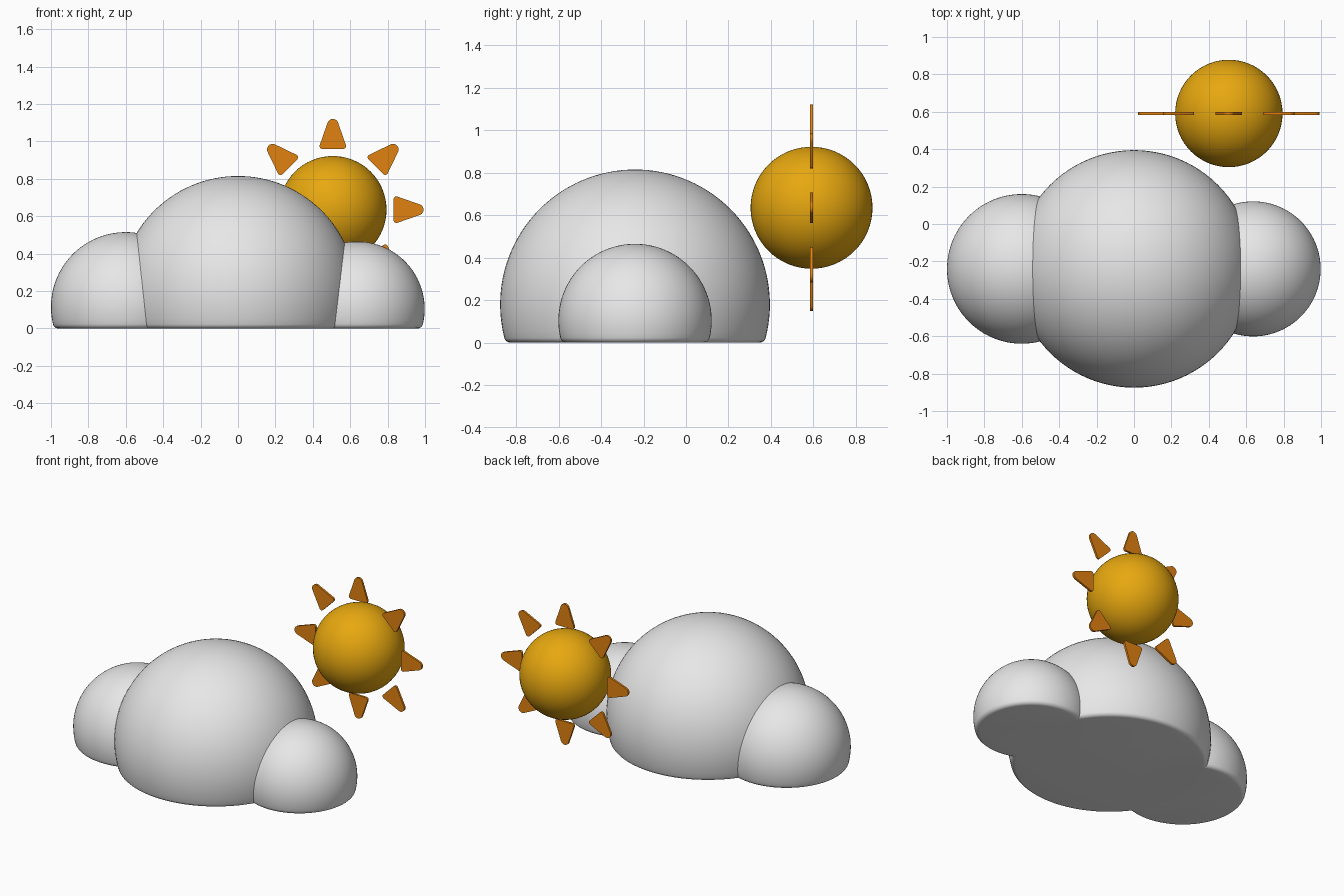
import bpy, bmesh, math
from mathutils import Matrix, Vector

if "Cube" in bpy.data.objects:
    bpy.data.objects.remove(bpy.data.objects["Cube"])


def material(name, rgb):
    m = bpy.data.materials.new(name)
    m.diffuse_color = (*rgb, 1)
    m.use_nodes = True
    m.node_tree.nodes["Principled BSDF"].inputs["Base Color"].default_value = m.diffuse_color
    return m


WHITE = material("cloud white", (0.8, 0.8, 0.8))
YELLOW = material("sun yellow", (0.8, 0.39, 0.005))
ORANGE = material("ray orange", (0.75, 0.22, 0.005))


def finish(bm, name, mat, angle):
    bmesh.ops.recalc_face_normals(bm, faces=bm.faces)
    me = bpy.data.meshes.new(name)
    bm.to_mesh(me)
    bm.free()
    ob = bpy.data.objects.new(name, me)
    bpy.context.collection.objects.link(ob)
    me.materials.append(mat)
    smooth(ob, angle)
    return ob


def smooth(ob, angle):
    bpy.ops.object.select_all(action='DESELECT')
    ob.select_set(True)
    bpy.context.view_layer.objects.active = ob
    bpy.ops.object.shade_smooth_by_angle(angle=math.radians(angle))


# Cloud puff: a sphere cut flat at the ground with a small rounded rim
def puff(name, x, radius, height, rim=0.03, segs=96):
    cz = height - radius
    rho = math.sqrt((radius - rim) ** 2 - (cz - rim) ** 2)
    low = math.atan2(rim - cz, rho)
    profile = []
    for i in range(37):
        a = math.pi / 2 + (low - math.pi / 2) * i / 36
        profile.append((radius * math.cos(a), cz + radius * math.sin(a)))
    for i in range(1, 7):
        a = low + (-math.pi / 2 - low) * i / 6
        profile.append((rho + rim * math.cos(a), rim + rim * math.sin(a)))
    bm = bmesh.new()
    top = bm.verts.new((x, -0.24, height))
    rings = [[bm.verts.new((x + r * math.cos(2 * math.pi * k / segs),
                            -0.24 + r * math.sin(2 * math.pi * k / segs), z))
              for k in range(segs)] for r, z in profile[1:]]
    for k in range(segs):
        n = (k + 1) % segs
        bm.faces.new((top, rings[0][k], rings[0][n]))
        for a, b in zip(rings, rings[1:]):
            bm.faces.new((a[k], b[k], b[n], a[n]))
    bm.faces.new(rings[-1])
    return finish(bm, name, WHITE, 40)


cloud = puff("cloud", 0, 0.635, 0.815)
sides = [puff("left_puff", -0.6, 0.4, 0.515), puff("right_puff", 0.637, 0.361, 0.465)]
for side in sides:
    mod = cloud.modifiers.new("join " + side.name, 'BOOLEAN')
    mod.operation = 'UNION'
    mod.solver = 'EXACT'
    mod.object = side
    bpy.context.view_layer.objects.active = cloud
    bpy.ops.object.modifier_apply(modifier=mod.name)
for side in sides:
    bpy.data.objects.remove(side)
smooth(cloud, 25)

# Sun ball
SUN = Vector((0.507, 0.591, 0.635))
bm = bmesh.new()
bmesh.ops.create_uvsphere(bm, u_segments=64, v_segments=32, radius=0.287,
                          matrix=Matrix.Translation(SUN))
finish(bm, "sun", YELLOW, 40)


# Sun rays: thin rounded triangles, the hull of three corner circles
def ray(index):
    bm = bmesh.new()
    for cx, cz, r in ((0, 0.455, 0.03), (-0.056, 0.34, 0.015), (0.056, 0.34, 0.015)):
        for k in range(24):
            a = 2 * math.pi * k / 24
            for y in (-0.007, 0.007):
                bm.verts.new((cx + r * math.cos(a), y, cz + r * math.sin(a)))
    hull = bmesh.ops.convex_hull(bm, input=bm.verts)
    inner = [v for v in hull["geom_interior"] if isinstance(v, bmesh.types.BMVert)]
    bmesh.ops.delete(bm, geom=inner, context='VERTS')
    bmesh.ops.dissolve_limit(bm, angle_limit=0.01, verts=bm.verts, edges=bm.edges)
    bm.transform(Matrix.Translation(SUN) @ Matrix.Rotation(index * math.pi / 4, 4, 'Y'))
    finish(bm, f"sun_ray_{index + 1}", ORANGE, 35)


for i in range(8):
    ray(i)
